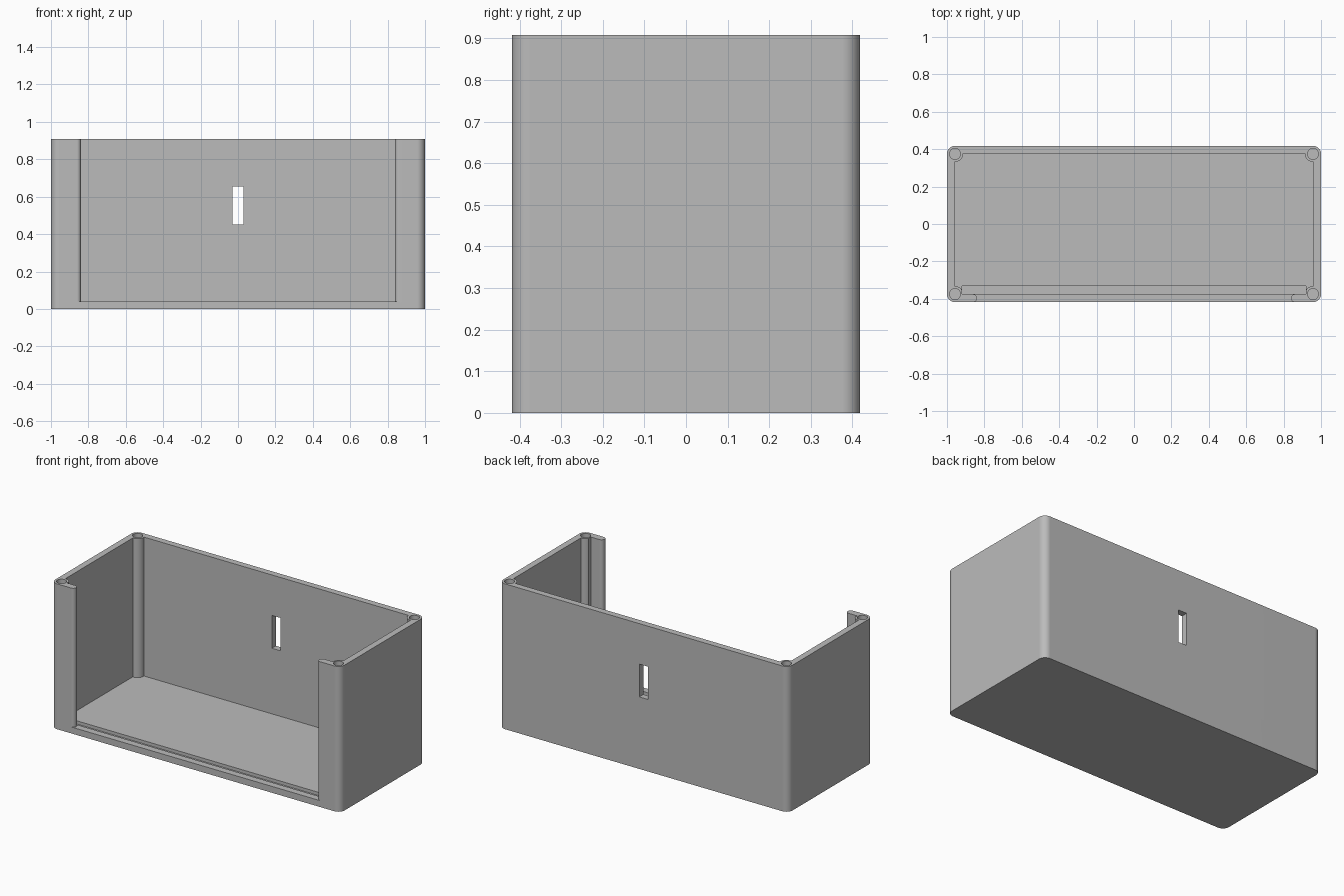
import bpy, bmesh
from math import pi, cos, sin

cube = bpy.data.objects.get("Cube")
if cube:
    bpy.data.objects.remove(cube, do_unlink=True)

W, D, H = 1.0, 0.418, 0.908      # half width, half depth, height
R = 0.043                        # corner and post radius
T = 0.04                         # wall and floor thickness
PX, PY = W - R, D - R            # post centres

grey = bpy.data.materials.new("light_grey")
grey.use_nodes = True
tone = (0.5, 0.5, 0.5, 1)
grey.diffuse_color = tone
grey.node_tree.nodes["Principled BSDF"].inputs["Base Color"].default_value = tone


def arc(cx, cy, r, a0, a1, n=12):
    return [(cx + r * cos(a0 + (a1 - a0) * i / n),
             cy + r * sin(a0 + (a1 - a0) * i / n)) for i in range(n + 1)]


def rect(x0, x1, y0, y1):
    return [(x0, y0), (x1, y0), (x1, y1), (x0, y1)]


def prism(name, outline, z0, z1):
    """Extrude a plan outline straight up."""
    bm = bmesh.new()
    face = bm.faces.new([bm.verts.new((x, y, z0)) for x, y in outline])
    top = bmesh.ops.extrude_face_region(bm, geom=[face])["geom"]
    bmesh.ops.translate(bm, vec=(0, 0, z1 - z0),
                        verts=[g for g in top if isinstance(g, bmesh.types.BMVert)])
    bmesh.ops.recalc_face_normals(bm, faces=bm.faces)
    mesh = bpy.data.meshes.new(name)
    bm.to_mesh(mesh)
    bm.free()
    mesh.materials.append(grey)
    ob = bpy.data.objects.new(name, mesh)
    bpy.context.collection.objects.link(ob)
    return ob


def activate(ob):
    bpy.ops.object.select_all(action="DESELECT")
    ob.select_set(True)
    bpy.context.view_layer.objects.active = ob


def cut(target, cutter):
    cutter.hide_render = True
    mod = target.modifiers.new("cut", "BOOLEAN")
    mod.operation, mod.solver, mod.object = "DIFFERENCE", "EXACT", cutter
    activate(target)
    bpy.ops.object.modifier_apply(modifier=mod.name)
    bpy.data.objects.remove(cutter, do_unlink=True)


corners = [(sx * PX, sy * PY) for sx in (-1, 1) for sy in (-1, 1)]

# Solid block with rounded vertical corners
plan = []
for i, (sx, sy) in enumerate([(1, 1), (-1, 1), (-1, -1), (1, -1)]):
    plan += arc(sx * PX, sy * PY, R, i * pi / 2, (i + 1) * pi / 2)
box = prism("enclosure_box", plan, 0, H)

# Cavity, leaving round screw posts in the corners
front_lip = -PY
cavity = prism("cavity_cutter", rect(-W + T, W - T, front_lip, D - T), T, H + 0.1)
for x, y in corners:
    cut(cavity, prism("post_cutter", arc(x, y, R, 0, 2 * pi, 48)[:-1], 0, H + 0.2))
cut(box, cavity)

# Front opening, leaving lips with rounded ends
r = R / 2
lip_x, lip_y = 0.84 + r, -D + r
ends = arc(lip_x, lip_y, r, pi / 2, 3 * pi / 2)
opening = [(lip_x, -0.5)] + ends[::-1] + [(lip_x, -0.36)]
opening += [(-x, y) for x, y in reversed(opening)]
cut(box, prism("opening_cutter", opening, T, H + 0.1))

# Slide-in panel groove
cut(box, prism("groove_cutter", rect(-0.92, 0.92, front_lip, front_lip + R), 0.02, H + 0.1))

# Screw holes in the posts
for x, y in corners:
    cut(box, prism("hole_cutter", arc(x, y, 0.029, 0, 2 * pi, 32)[:-1], H - 0.3, H + 0.1))

# Cable slot in the back wall
cut(box, prism("cable_slot_cutter", rect(-0.03, 0.03, 0.3, 0.5), 0.45, 0.655))

activate(box)
bpy.ops.object.shade_smooth_by_angle(angle=pi / 6)
weighted = box.modifiers.new("even_shading", "WEIGHTED_NORMAL")
weighted.keep_sharp = True
